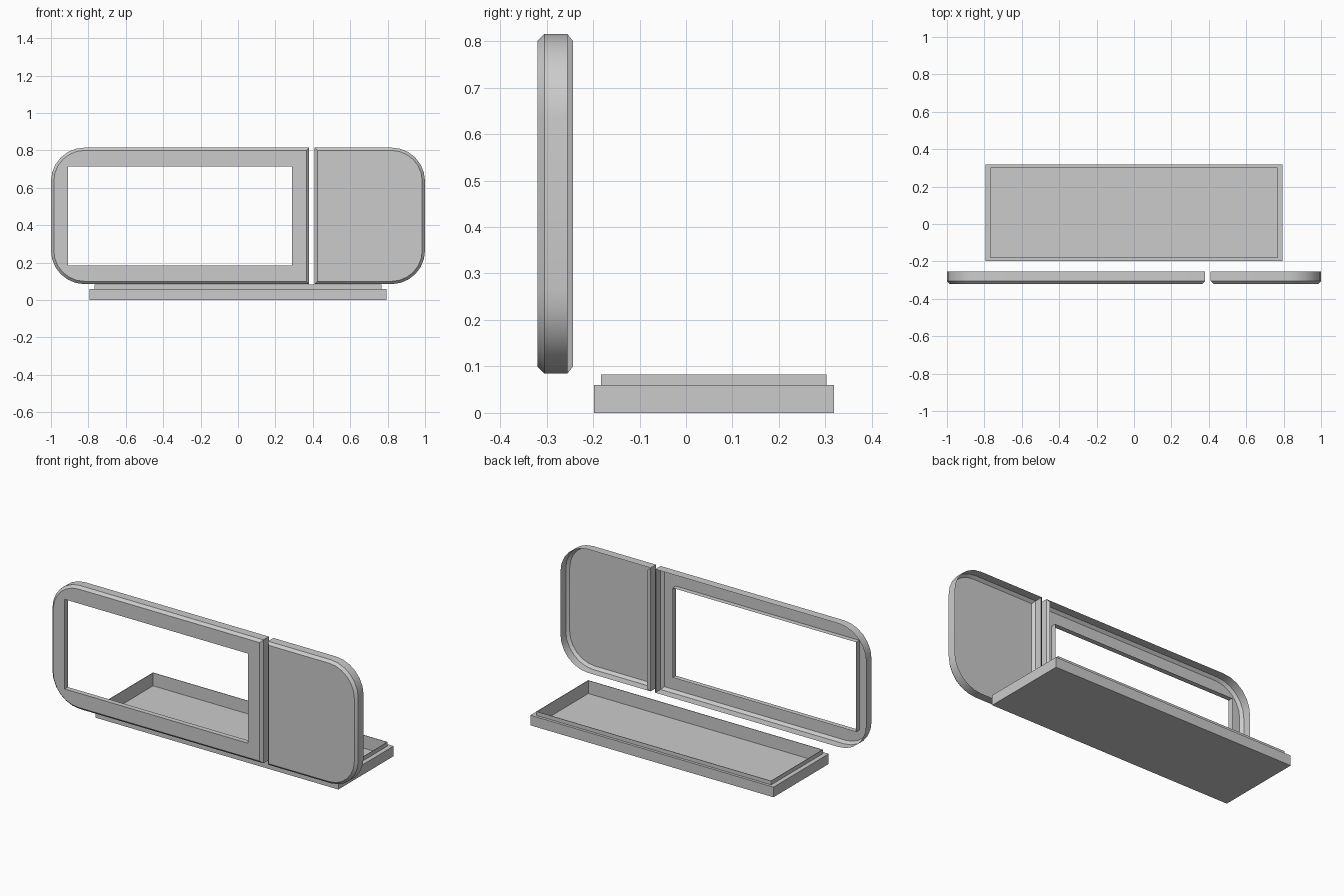
import bpy, bmesh, math

if "Cube" in bpy.data.objects:
    bpy.data.objects.remove(bpy.data.objects["Cube"])

grey = bpy.data.materials.new("light_grey")
grey.use_nodes = True
grey.diffuse_color = (0.6, 0.6, 0.6, 1)
grey.node_tree.nodes["Principled BSDF"].inputs["Base Color"].default_value = (0.6, 0.6, 0.6, 1)

Z0, Z1 = 0.085, 0.815            # panel height range
FRONT, EDGE, BACK, LIP = -0.32, -0.305, -0.255, -0.243
BEVEL, RADIUS = 0.015, 0.18


def finish(bm, name):
    bmesh.ops.recalc_face_normals(bm, faces=bm.faces)
    mesh = bpy.data.meshes.new(name)
    bm.to_mesh(mesh)
    bm.free()
    mesh.materials.append(grey)
    ob = bpy.data.objects.new(name, mesh)
    bpy.context.collection.objects.link(ob)
    bpy.ops.object.select_all(action='DESELECT')
    ob.select_set(True)
    bpy.context.view_layer.objects.active = ob
    bpy.ops.object.shade_smooth_by_angle(angle=math.radians(30))


def ring(bm, points):
    return [bm.verts.new(p) for p in points]


def bridge(bm, a, b):
    n = len(a)
    for i in range(n):
        j = (i + 1) % n
        bm.faces.new((a[i], a[j], b[j], b[i]))


def outline(outer, end, inset, y):
    """Square corners at the end, rounded corners on the outer side."""
    s = 1 if outer > end else -1
    r = RADIUS - inset
    cx = outer - s * RADIUS
    pts = [(end + s * inset, y, Z0 + inset)]
    for cz, start in ((Z0 + RADIUS, -90), (Z1 - RADIUS, 0)):
        for i in range(7):
            a = math.radians(start + 15 * i)
            pts.append((cx + s * r * math.cos(a), y, cz + r * math.sin(a)))
    pts.append((end + s * inset, y, Z1 - inset))
    return pts


def rectangle_xz(x0, x1, z0, z1, y):
    return [(x0, y, z0), (x1, y, z0), (x1, y, z1), (x0, y, z1)]


def panel(name, outer, end, window=None):
    """Open-backed shell with a bevelled front edge."""
    bm = bmesh.new()
    s = 1 if outer > end else -1
    front = ring(bm, outline(outer, end, BEVEL, FRONT))
    edge = ring(bm, outline(outer, end, 0, EDGE))
    back = ring(bm, outline(outer, end, 0, BACK))
    bridge(bm, front, edge)
    bridge(bm, edge, back)
    # folded lip behind the straight end
    lip = ring(bm, [(end + s * BEVEL, LIP, Z0 + BEVEL), (end + s * BEVEL, LIP, Z1 - BEVEL)])
    bm.faces.new((back[0], back[-1], lip[1], lip[0]))
    if window:
        # flange around the opening, then the face between both loops
        hole = ring(bm, rectangle_xz(*window, FRONT))
        bridge(bm, hole, ring(bm, rectangle_xz(*window, FRONT + 0.03)))
        edges = [bm.edges.get((l[i - 1], l[i])) for l in (front, hole) for i in range(len(l))]
        bmesh.ops.triangle_fill(bm, edges=edges, use_beauty=True)
    else:
        bm.faces.new(front)
    finish(bm, name)


panel("window_frame", -1.0, 0.38, (-0.91, 0.29, 0.185, 0.715))
panel("side_cover", 1.0, 0.41)

# Shallow tray with a stepped rim
bm = bmesh.new()
OUT = (-0.795, 0.795, -0.198, 0.318)
RIM = (-0.768, 0.768, -0.183, 0.302)
INNER = (-0.765, 0.765, -0.18, 0.299)
rings = []
for (x0, x1, y0, y1), z in ((OUT, 0), (OUT, 0.06), (RIM, 0.06), (RIM, 0.083),
                            (INNER, 0.083), (INNER, 0.006)):
    rings.append(ring(bm, [(x0, y0, z), (x1, y0, z), (x1, y1, z), (x0, y1, z)]))
for a, b in zip(rings, rings[1:]):
    bridge(bm, a, b)
bm.faces.new(rings[0])
bm.faces.new(rings[-1])
finish(bm, "base_tray")
